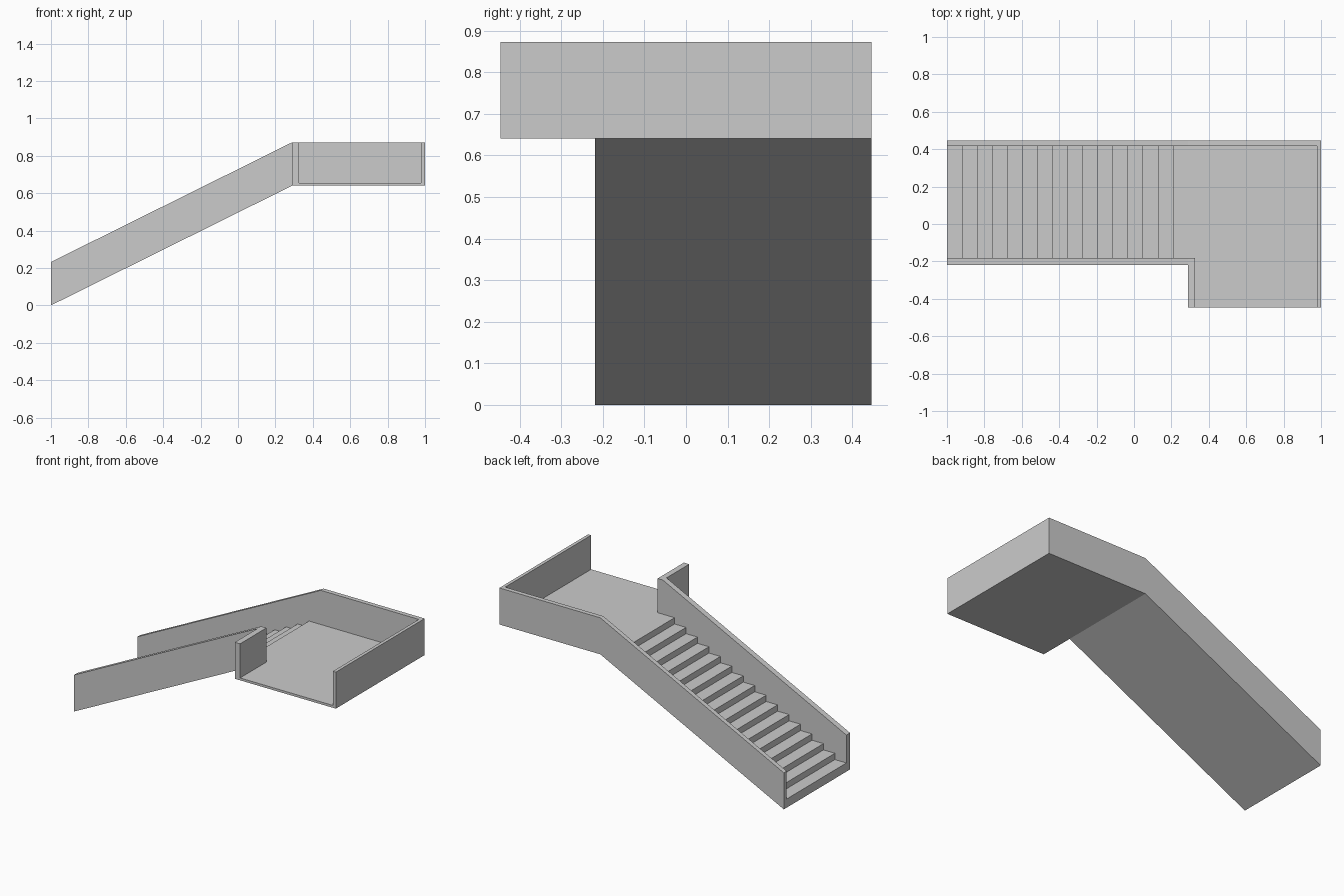
import bpy, bmesh

if "Cube" in bpy.data.objects:
    bpy.data.objects.remove(bpy.data.objects["Cube"])

# Main dimensions
X0, XK, X1 = -1.0, 0.29, 1.0          # stair foot, kink, landing end
ZL, H = 0.64, 0.232                   # landing underside, wall height
FLOOR = 0.655                         # landing floor level
YF, YB = -0.446, 0.446                # landing front and back
YS, YSI, YBI = -0.219, -0.182, 0.417  # side wall outer/inner, back wall inner
STEPS, RUN, RISE = 15, 0.0805, 0.04


def prism(name, profile, y0, y1):
    """Extrude an (x, z) profile from y0 to y1."""
    bm = bmesh.new()
    face = bm.faces.new([bm.verts.new((x, y0, z)) for x, z in profile])
    ext = bmesh.ops.extrude_face_region(bm, geom=[face])
    verts = [v for v in ext["geom"] if isinstance(v, bmesh.types.BMVert)]
    bmesh.ops.translate(bm, vec=(0, y1 - y0, 0), verts=verts)
    bmesh.ops.recalc_face_normals(bm, faces=bm.faces)
    me = bpy.data.meshes.new(name)
    bm.to_mesh(me)
    bm.free()
    ob = bpy.data.objects.new(name, me)
    bpy.context.collection.objects.link(ob)
    return ob


def box(name, x0, x1, y0, y1, z0, z1):
    return prism(name, [(x0, z0), (x1, z0), (x1, z1), (x0, z1)], y0, y1)


# Sloped side walls; the back one continues along the landing
prism("back_wall", [(X0, 0), (XK, ZL), (X1, ZL), (X1, ZL + H),
                    (XK, ZL + H), (X0, H)], YBI, YB)
prism("front_stair_wall", [(X0, 0), (XK, ZL), (XK, ZL + H), (X0, H)], YS, YSI)

# Stair flight: stepped top, flat sloping underside
steps = []
for k in range(STEPS):
    z = FLOOR - (STEPS - k) * RISE
    steps += [(X0 + k * RUN, z), (X0 + (k + 1) * RUN, z)]
top = [(X0 + STEPS * RUN, FLOOR), (XK, FLOOR), (XK, ZL)]
prism("stair_flight", [(X0, 0)] + steps + top, YSI, YBI)

# Landing floor, open towards the front
box("landing_floor", XK, X1, YF, YBI, ZL, FLOOR)

# Landing walls
box("landing_left_wall", XK, 0.327, YF, YSI, FLOOR, ZL + H)
box("landing_right_wall", 0.979, X1, YF, YBI, FLOOR, ZL + H)
